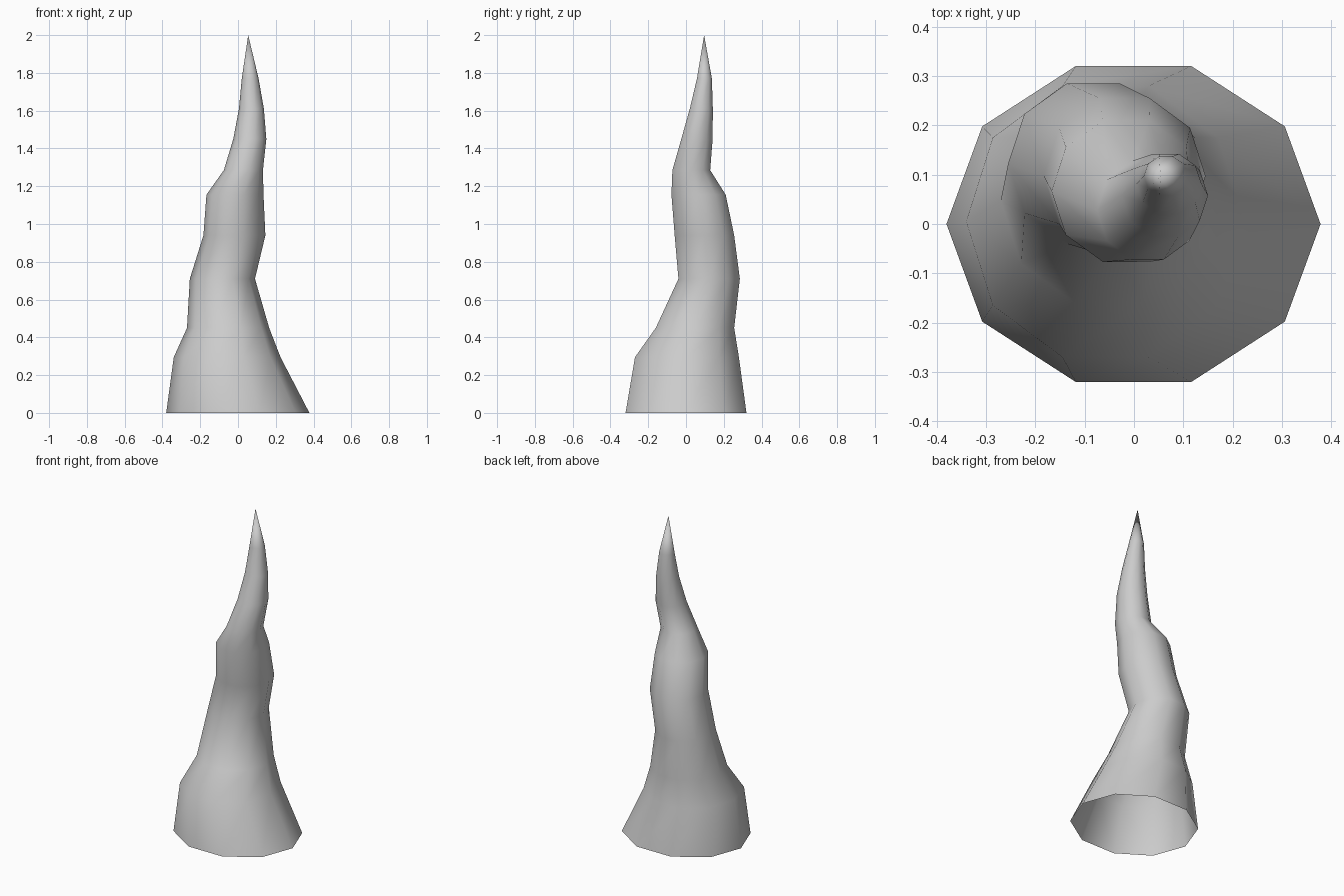
import bpy, bmesh, math

if "Cube" in bpy.data.objects:
    bpy.data.objects.remove(bpy.data.objects["Cube"])

SIDES = 10
# Ring profile: height, x min, x max, y min, y max
RINGS = [
    (0.00, -0.38, 0.378, -0.32, 0.32),
    (0.295, -0.34, 0.225, -0.27, 0.28),
    (0.45, -0.27, 0.165, -0.16, 0.255),
    (0.71, -0.255, 0.09, -0.04, 0.285),
    (0.94, -0.183, 0.145, -0.06, 0.255),
    (1.155, -0.167, 0.135, -0.077, 0.21),
    (1.285, -0.075, 0.132, -0.072, 0.128),
    (1.45, -0.025, 0.15, -0.025, 0.141),
    (1.61, 0.005, 0.137, 0.02, 0.142),
    (1.77, 0.02, 0.109, 0.058, 0.137),
]
TIP = (0.054, 0.096, 2.0)

bm = bmesh.new()


def ring(z, x0, x1, y0, y1):
    cx, cy, rx = (x0 + x1) / 2, (y0 + y1) / 2, (x1 - x0) / 2
    ry = (y1 - y0) / 2 / math.sin(math.radians(72))
    return [bm.verts.new((cx + rx * math.cos(math.tau * i / SIDES),
                          cy + ry * math.sin(math.tau * i / SIDES), z))
            for i in range(SIDES)]


# Wavering horn, open underneath, drawn to a point
loops = [ring(*r) for r in RINGS]
for a, b in zip(loops, loops[1:]):
    for i in range(SIDES):
        j = (i + 1) % SIDES
        bm.faces.new((a[i], a[j], b[j], b[i]))
tip = bm.verts.new(TIP)
for i in range(SIDES):
    bm.faces.new((loops[-1][i], loops[-1][(i + 1) % SIDES], tip))
for f in bm.faces:
    f.smooth = True

mesh = bpy.data.meshes.new("twisted_spike")
bm.to_mesh(mesh)
bm.free()
spike = bpy.data.objects.new("twisted_spike", mesh)
bpy.context.collection.objects.link(spike)
